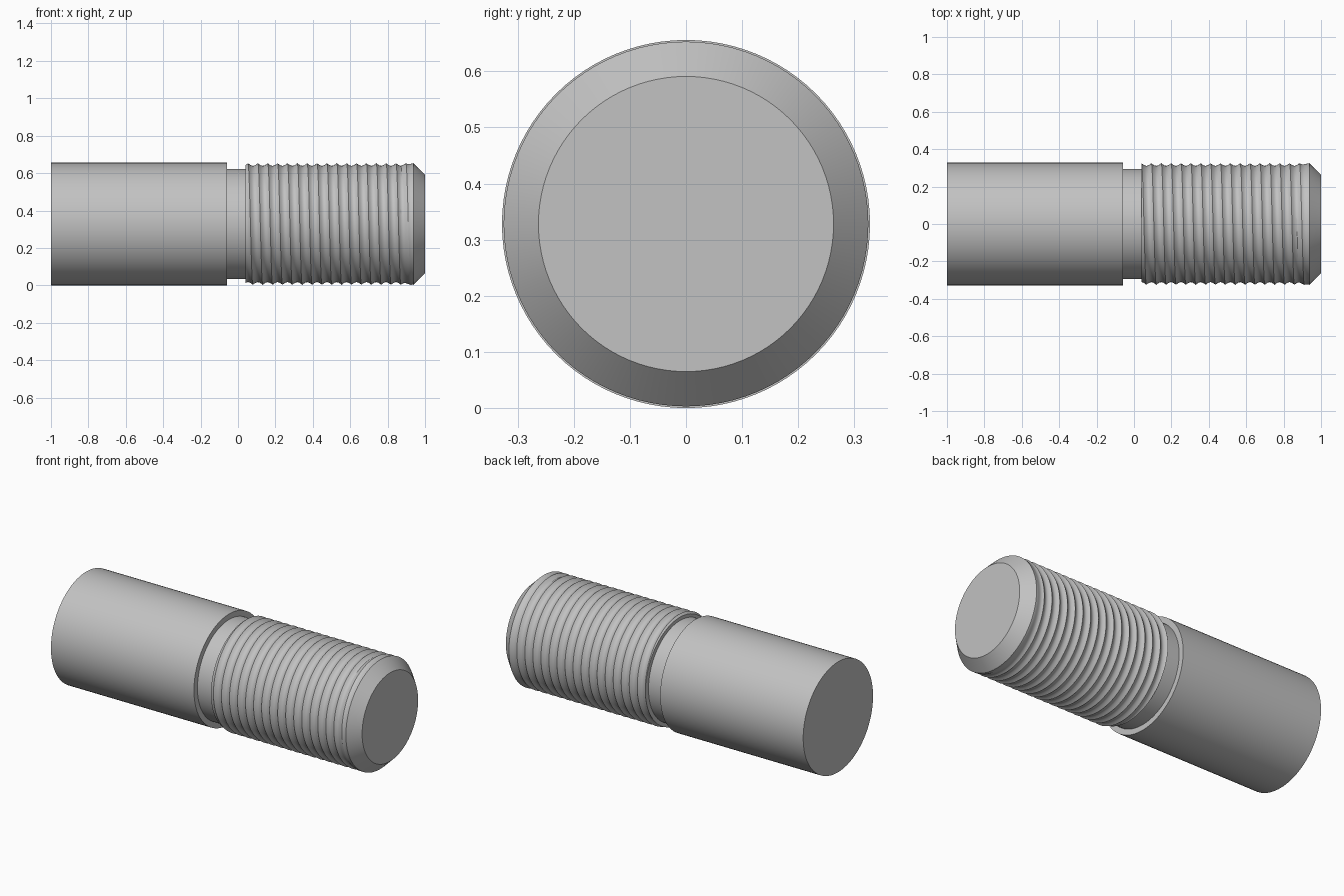
import bpy, bmesh
from math import sin, cos, pi, radians

cube = bpy.data.objects.get("Cube")
if cube:
    bpy.data.objects.remove(cube, do_unlink=True)

R = 0.328          # shank radius, also the height of the axis
SEG = 96           # sides around the axis
NECK_X, THREAD_X, CHAMFER_X = -0.06, 0.04, 0.937
NECK_R, CREST_R, TIP_R = 0.295, 0.325, 0.263
TURNS, DEPTH, STEPS = 17, 0.014, 6
PITCH = (CHAMFER_X - THREAD_X) / TURNS

steel = bpy.data.materials.new("steel grey")
steel.use_nodes = True
grey = (0.54, 0.54, 0.54, 1)
steel.diffuse_color = grey
steel.node_tree.nodes["Principled BSDF"].inputs["Base Color"].default_value = grey


def point(x, r, a):
    return (x, r * cos(a), R + r * sin(a))


def finish(name, bm):
    bmesh.ops.recalc_face_normals(bm, faces=bm.faces[:])
    mesh = bpy.data.meshes.new(name)
    bm.to_mesh(mesh)
    bm.free()
    mesh.materials.append(steel)
    ob = bpy.data.objects.new(name, mesh)
    bpy.context.collection.objects.link(ob)
    bpy.ops.object.select_all(action='DESELECT')
    ob.select_set(True)
    bpy.context.view_layer.objects.active = ob
    bpy.ops.object.shade_smooth_by_angle(angle=radians(30))


def lathe(name, profile):
    """Capped solid of revolution around the long axis."""
    bm = bmesh.new()
    rings = [[bm.verts.new(point(x, r, 2 * pi * i / SEG)) for i in range(SEG)]
             for x, r in profile]
    for a, b in zip(rings, rings[1:]):
        for i in range(SEG):
            j = (i + 1) % SEG
            bm.faces.new((a[i], a[j], b[j], b[i]))
    bm.faces.new(rings[0])
    bm.faces.new(rings[-1])
    finish(name, bm)


def thread_radius(x, turn):
    """Sharp crests with rounded valleys, running out at the tip."""
    phase = ((x - THREAD_X) / PITCH - turn) % 1
    fade = min(1, (CHAMFER_X - x) / (1.2 * PITCH))
    return CREST_R - DEPTH * fade * sin(pi * phase)


def helical_thread(name):
    """Right-handed helical skin, clipped flat at both ends."""
    bm = bmesh.new()
    grid = []
    for k in range(-STEPS, TURNS * STEPS + STEPS + 1):
        row = []
        for i in range(SEG):
            turn = i / SEG
            x = THREAD_X + PITCH * (k / STEPS + turn)
            x = max(THREAD_X, min(CHAMFER_X, x))
            row.append(bm.verts.new(point(x, thread_radius(x, turn), 2 * pi * turn)))
        grid.append(row)
    for k in range(len(grid) - 1):
        for i in range(SEG):
            # The last column joins the first one a full pitch further on
            j, m = (i + 1, k) if i + 1 < SEG else (0, k + STEPS)
            if m + 1 < len(grid):
                bm.faces.new((grid[k][i], grid[m][j], grid[m + 1][j], grid[k + 1][i]))
    bmesh.ops.remove_doubles(bm, verts=bm.verts[:], dist=0.00002)
    loose = [v for v in bm.verts if not v.link_faces]
    bmesh.ops.delete(bm, geom=loose, context='VERTS')
    # Flat end walls
    bmesh.ops.holes_fill(bm, edges=[e for e in bm.edges if e.is_boundary], sides=0)
    finish(name, bm)


lathe("plain_shank", [(-1, R), (NECK_X, R)])
lathe("relief_neck", [(NECK_X, NECK_R), (THREAD_X, NECK_R)])
helical_thread("threaded_section")
lathe("chamfered_tip", [(CHAMFER_X, CREST_R), (1, TIP_R)])
